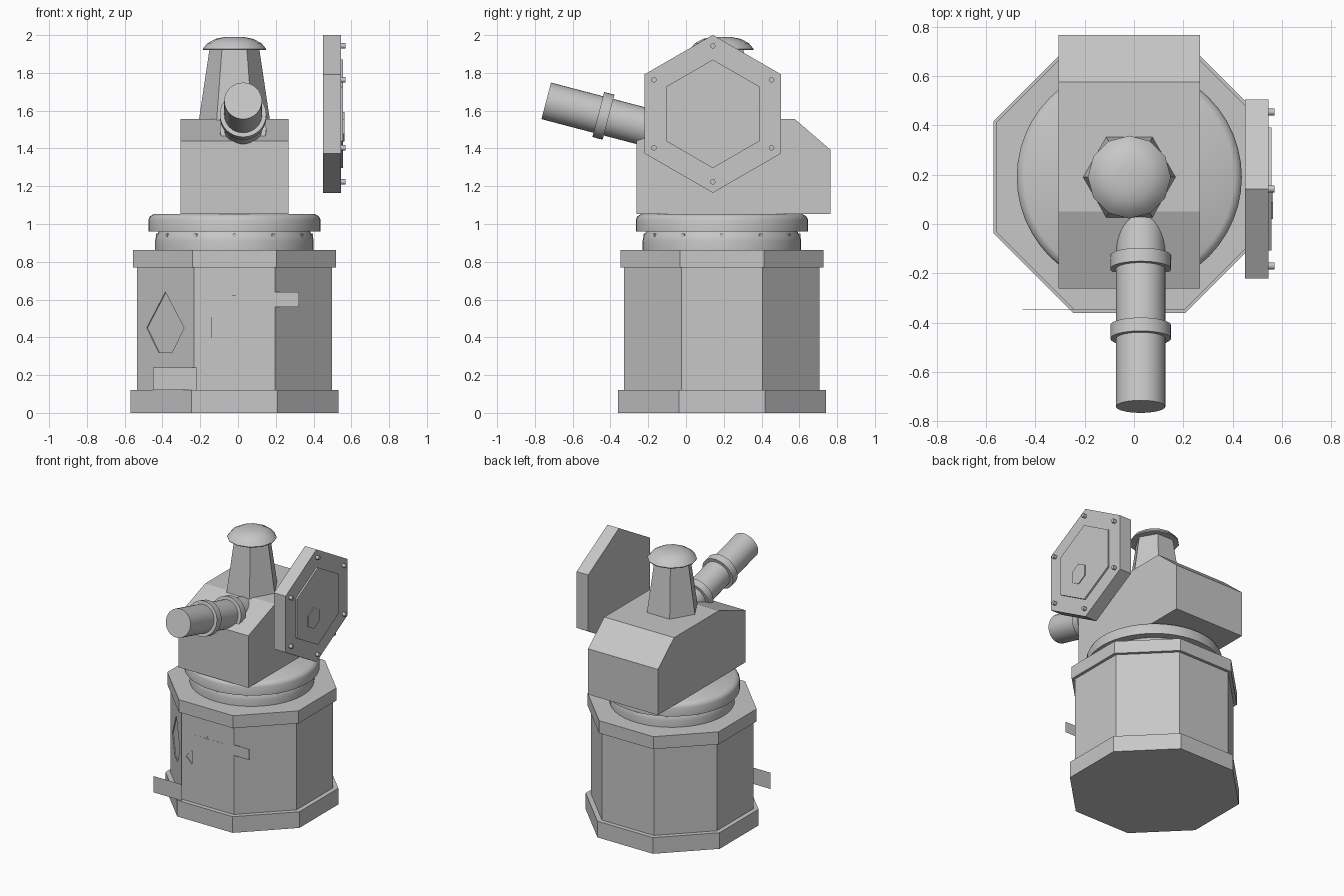
import bpy, bmesh, math
from mathutils import Matrix, Vector

if "Cube" in bpy.data.objects:
    bpy.data.objects.remove(bpy.data.objects["Cube"])

grey = bpy.data.materials.new("plain_grey")
grey.use_nodes = True
grey.diffuse_color = (0.57, 0.57, 0.57, 1)
grey.node_tree.nodes["Principled BSDF"].inputs["Base Color"].default_value = (0.57, 0.57, 0.57, 1)

CX, CY = -0.019, 0.19         # axis of the tower
APOTHEM = 0.517               # axis to the flat tower walls


def finish(bm, name, smooth=False):
    bmesh.ops.recalc_face_normals(bm, faces=bm.faces[:])
    mesh = bpy.data.meshes.new(name)
    bm.to_mesh(mesh)
    bm.free()
    mesh.materials.append(grey)
    obj = bpy.data.objects.new(name, mesh)
    bpy.context.collection.objects.link(obj)
    if smooth:
        bpy.ops.object.select_all(action='DESELECT')
        obj.select_set(True)
        bpy.context.view_layer.objects.active = obj
        bpy.ops.object.shade_smooth_by_angle(angle=math.radians(35))
    return obj


def lathe(name, profile, sides, place=None, turn=0.0, smooth=False):
    """Stack of (radius, height) rings round z, capped at both ends."""
    bm = bmesh.new()
    rings = []
    for r, z in profile:
        angles = [turn + math.tau * i / sides for i in range(sides)]
        rings.append([bm.verts.new((r * math.cos(a), r * math.sin(a), z)) for a in angles])
    for low, high in zip(rings, rings[1:]):
        for i in range(sides):
            j = (i + 1) % sides
            bm.faces.new((low[i], low[j], high[j], high[i]))
    bm.faces.new(rings[0][::-1])
    bm.faces.new(rings[-1])
    bm.transform(place or Matrix.Translation((CX, CY, 0)))
    return finish(bm, name, smooth)


def prism(name, outline, depth, place):
    """Flat outline in local xy, extruded along local z."""
    bm = bmesh.new()
    face = bm.faces.new([bm.verts.new((x, y, 0)) for x, y in outline])
    out = bmesh.ops.extrude_face_region(bm, geom=[face])
    verts = [v for v in out["geom"] if isinstance(v, bmesh.types.BMVert)]
    bmesh.ops.translate(bm, verts=verts, vec=(0, 0, depth))
    bm.transform(place)
    return finish(bm, name)


def rect(x0, x1, z0, z1):
    return [(x0, z0), (x1, z0), (x1, z1), (x0, z1)]


# Octagonal tower: plinth, wall and cornice
tower = {}
for name, apothem, z0, z1 in (("plinth", 0.55, 0, 0.12), ("tower_wall", APOTHEM, 0.12, 0.77),
                              ("cornice", 0.538, 0.77, 0.863)):
    r = apothem / math.cos(math.pi / 8)
    tower[name] = lathe(name, [(r, z0), (r, z1)], 8, turn=math.pi / 8)

# Rotating rings below the turret
lathe("lower_ring", [(0.42, 0.863), (0.42, 0.91), (0.415, 0.935), (0.4, 0.96)], 48, smooth=True)
lathe("upper_ring", [(0.456, 0.96), (0.456, 1.022), (0.448, 1.04), (0.425, 1.054)], 48, smooth=True)
for i in range(12):
    a = math.tau * i / 12
    spot = Vector((CX + 0.395 * math.cos(a), CY + 0.395 * math.sin(a), 0.94))
    aim = Vector((math.cos(a), math.sin(a), 0)).to_track_quat('Z', 'Y').to_matrix().to_4x4()
    lathe("ring_bolt", [(0.011, 0), (0.011, 0.021)], 8, Matrix.Translation(spot) @ aim, smooth=True)

# Turret housing: side outline pulled across x
across = Matrix(((0, 0, 1, -0.305), (1, 0, 0, 0), (0, 1, 0, 0), (0, 0, 0, 1)))
prism("turret_housing", [(-0.262, 1.054), (0.765, 1.054), (0.765, 1.393), (0.575, 1.556),
                         (0.05, 1.556), (-0.262, 1.44)], 0.573, across)

# Chimney with domed lid
lathe("chimney", [(0.188, 1.55), (0.132, 1.925)], 6)
lathe("chimney_lid", [(0.166, 1.921), (0.168, 1.927), (0.143, 1.957), (0.1, 1.98), (0.05, 1.99)],
      12, smooth=True)

# Gun barrel, tilted up towards the front, with two collars
tilt = math.radians(14.7)
aim = Vector((0, -math.cos(tilt), math.sin(tilt)))
muzzle = Vector((0.027, -0.74, 1.652))
gun = Matrix.Translation(muzzle) @ aim.to_track_quat('Z', 'Y').to_matrix().to_4x4()
lathe("barrel", [(0.1, -0.82), (0.1, 0)], 32, gun, smooth=True)
for d in (0.313, 0.605):
    lathe("barrel_collar", [(0.123, -d - 0.028), (0.123, -d + 0.028)], 32, gun, smooth=True)


# Hexagonal side shield with raised panel, small boss and corner bolts
def facing_left(x, y, z):
    return Matrix(((0, 0, 1, x), (1, 0, 0, y), (0, 1, 0, z), (0, 0, 0, 1)))


SY, SZ = 0.142, 1.583
for name, r, x0, x1, y, z in (("shield", 0.418, 0.45, 0.545, SY, SZ),
                              ("shield_panel", 0.287, 0.54, 0.557, SY, SZ),
                              ("shield_boss", 0.078, 0.55, 0.563, 0.088, 1.515)):
    lathe(name, [(r, 0), (r, x1 - x0)], 6, facing_left(x0, y, z), turn=math.pi / 6)
for i in range(6):
    a = math.pi / 6 + math.tau * i / 6
    lathe("shield_bolt", [(0.014, 0), (0.014, 0.03)], 12,
          facing_left(0.54, SY + 0.36 * math.cos(a), SZ + 0.36 * math.sin(a)), smooth=True)


# Shallow diamonds cut into the front wall and the wall to its right
def on_wall(angle, offset):
    """Frame with local x along the wall, local y up and local z pointing outwards."""
    out = Vector((math.cos(angle), math.sin(angle), 0))
    frame = Matrix((Vector((-out.y, out.x, 0)), Vector((0, 0, 1)), out)).transposed().to_4x4()
    return Matrix.Translation(Vector((CX, CY, 0)) + out * (APOTHEM + offset)) @ frame


FRONT = math.radians(-90)
for angle, left, right in ((FRONT, 0.18, 0.12), (FRONT - math.pi / 4, 0.14, 0.14)):
    outline = [(0, 0.64), (-left, 0.45), (-0.05, 0.32), (0.05, 0.32), (right, 0.45)]
    cutter = prism("diamond_cutter", outline, 0.05, on_wall(angle, -0.006))
    cutter.hide_render = True
    cutter.hide_viewport = True
    cut = tower["tower_wall"].modifiers.new("diamond_recess", 'BOOLEAN')
    cut.operation = 'DIFFERENCE'
    cut.object = cutter

# Thin sheets on the front wall, two of them reaching past its edges
for name, outline, offset in (("front_sheet", rect(-0.125, 0.128, 0.32, 0.625), 0.003),
                              ("side_tab", rect(0.208, 0.343, 0.56, 0.64), 0.003),
                              ("foot_tab", rect(-0.432, -0.197, 0.12, 0.24), 0.02)):
    prism(name, outline, 0.001, on_wall(FRONT, offset))
